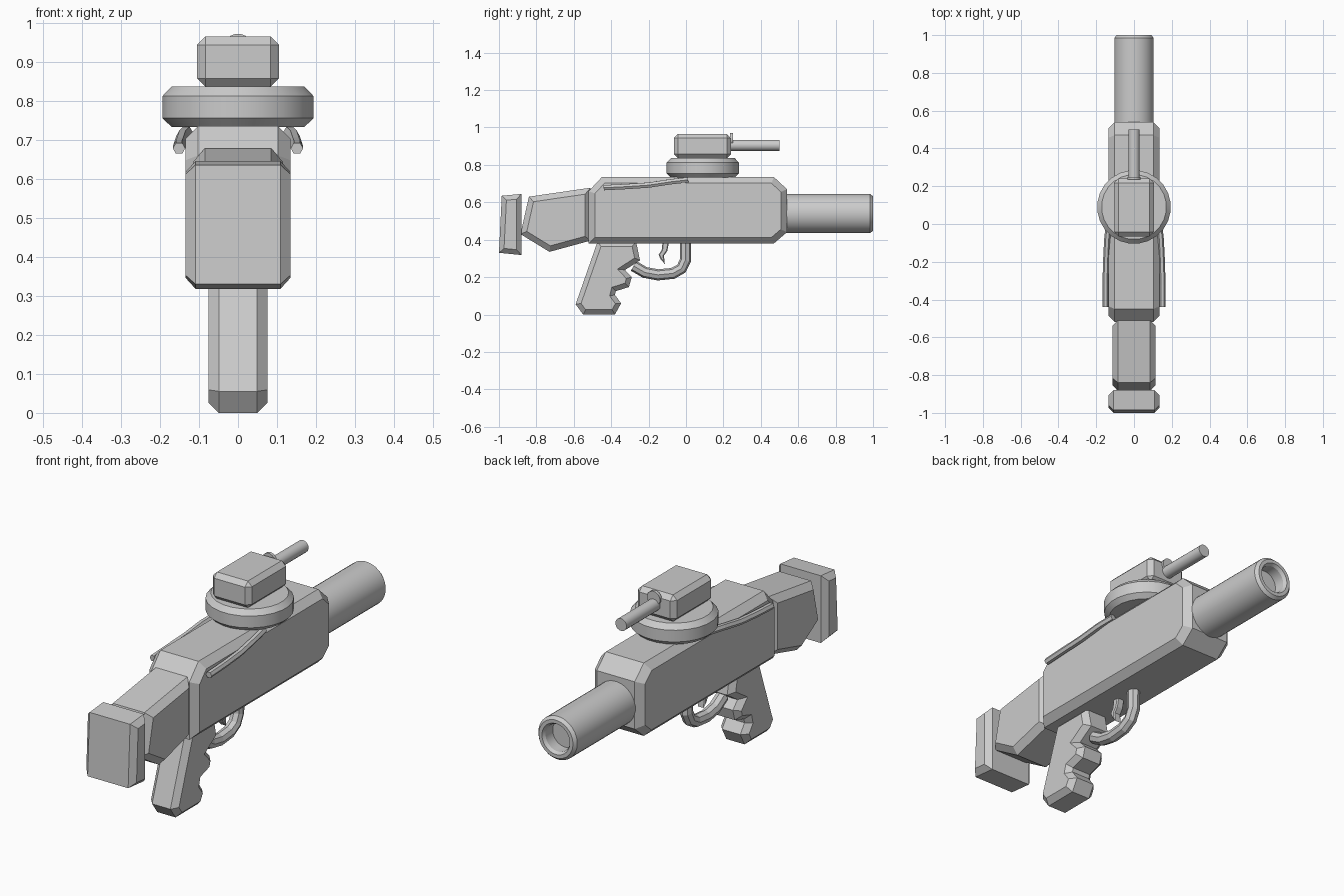
import bpy, bmesh, math

if "Cube" in bpy.data.objects:
    bpy.data.objects.remove(bpy.data.objects["Cube"])

metal = bpy.data.materials.new("plain grey")
metal.diffuse_color = (0.6, 0.6, 0.6, 1)
metal.use_nodes = True
metal.node_tree.nodes["Principled BSDF"].inputs["Base Color"].default_value = metal.diffuse_color


def finish(name, bm, smooth=False):
    bmesh.ops.recalc_face_normals(bm, faces=bm.faces[:])
    me = bpy.data.meshes.new(name)
    bm.to_mesh(me)
    bm.free()
    me.materials.append(metal)
    ob = bpy.data.objects.new(name, me)
    bpy.context.collection.objects.link(ob)
    if smooth:
        select(ob)
        bpy.ops.object.shade_smooth_by_angle(angle=math.radians(25))
    return ob


def select(ob):
    bpy.ops.object.select_all(action='DESELECT')
    ob.select_set(True)
    bpy.context.view_layer.objects.active = ob


def slab(name, profile, half, c):
    """Side profile (y, z) extruded across x, with chamfered side faces."""
    bm = bmesh.new()
    h = half - c
    left = [bm.verts.new((-h, y, z)) for y, z in profile]
    right = [bm.verts.new((h, y, z)) for y, z in profile]
    n = len(profile)
    caps = [bm.faces.new(left), bm.faces.new(right)]
    for i in range(n):
        j = (i + 1) % n
        bm.faces.new((left[i], left[j], right[j], right[i]))
    bmesh.ops.recalc_face_normals(bm, faces=bm.faces[:])
    for cap in caps:
        bmesh.ops.inset_region(bm, faces=[cap], thickness=c, depth=c,
                               use_even_offset=True)
    return finish(name, bm)


def lathe(name, profile, centre, axis, sides):
    """Closed (radius, height) profile turned around the y or z axis."""
    bm = bmesh.new()
    rings = []
    for r, h in profile:
        ring = []
        for i in range(sides):
            a = 2 * math.pi * (i + 0.5) / sides
            u, v = r * math.cos(a), r * math.sin(a)
            p = (u, h, v) if axis == 'y' else (u, v, h)
            ring.append(bm.verts.new([p[k] + centre[k] for k in range(3)]))
        rings.append(ring)
    for a, b in zip(rings, rings[1:]):
        for i in range(sides):
            j = (i + 1) % sides
            bm.faces.new((a[i], a[j], b[j], b[i]))
    bm.faces.new(rings[0])
    bm.faces.new(rings[-1])
    return finish(name, bm, True)


def tube(name, points, radius, res):
    """Round bar swept along a path."""
    cu = bpy.data.curves.new(name, 'CURVE')
    cu.dimensions = '3D'
    cu.bevel_depth = radius
    cu.bevel_resolution = res
    cu.use_fill_caps = True
    sp = cu.splines.new('POLY')
    sp.points.add(len(points) - 1)
    for p, co in zip(sp.points, points):
        p.co = (*co, 1)
    cu.materials.append(metal)
    ob = bpy.data.objects.new(name, cu)
    bpy.context.collection.objects.link(ob)
    select(ob)
    bpy.ops.object.convert(target='MESH')
    bpy.ops.object.shade_flat()


# Main receiver body
slab("body", [(-0.52, 0.38), (0.47, 0.38), (0.54, 0.44), (0.54, 0.67),
              (0.47, 0.735), (-0.45, 0.735), (-0.52, 0.66)], 0.135, 0.033)

# Shoulder stock and butt plate
slab("stock", [(-0.84, 0.63), (-0.51, 0.678), (-0.51, 0.395),
               (-0.73, 0.335), (-0.885, 0.43)], 0.115, 0.03)
slab("butt_plate", [(-0.985, 0.635), (-0.88, 0.645), (-0.88, 0.318),
                    (-1.0, 0.33)], 0.135, 0.026)

# Pistol grip with finger notches
slab("grip", [(-0.473, 0.39), (-0.59, 0.055), (-0.55, 0.0), (-0.38, 0.0),
              (-0.347, 0.06), (-0.38, 0.105), (-0.375, 0.125),
              (-0.305, 0.147), (-0.29, 0.2), (-0.326, 0.238),
              (-0.246, 0.29), (-0.267, 0.39)], 0.075, 0.026)

# Trigger and its guard
slab("trigger", [(-0.09, 0.39), (-0.1, 0.34), (-0.118, 0.315),
                 (-0.113, 0.27), (-0.135, 0.295), (-0.147, 0.32),
                 (-0.13, 0.345), (-0.125, 0.39)], 0.02, 0.005)
tube("trigger_guard", [(0, y, z) for y, z in (
    (-0.003, 0.39), (-0.003, 0.29), (-0.025, 0.245), (-0.07, 0.22),
    (-0.15, 0.212), (-0.22, 0.225), (-0.28, 0.26))], 0.03, 2)

# Barrel with a shallow bore
lathe("barrel", [(0.105, 0.5), (0.105, 0.985), (0.092, 1.0), (0.075, 1.0),
                 (0.066, 0.985), (0.066, 0.93)], (0, 0, 0.54), 'y', 32)

# Turret disc on top
lathe("turret_disc", [(0.172, 0.733), (0.195, 0.755), (0.195, 0.812),
                      (0.172, 0.836)], (0, 0.09, 0), 'z', 24)

# Sight box
bm = bmesh.new()
bmesh.ops.create_cube(bm, size=1)
for v in bm.verts:
    v.co = (v.co.x * 0.21, v.co.y * 0.305 + 0.0875, v.co.z * 0.13 + 0.9)
bmesh.ops.bevel(bm, geom=bm.edges[:], offset=0.022, segments=1,
                affect='EDGES')
finish("sight_box", bm)

# Small upper barrel and the collar behind it
lathe("small_barrel", [(0.03, 0.22), (0.03, 0.5)], (0, 0, 0.905), 'y', 16)
lathe("small_collar", [(0.035, 0.235), (0.035, 0.25)], (0, 0, 0.937), 'y', 16)

# Side rails, mirrored
for side, label in ((1, "right"), (-1, "left")):
    tube(label + "_rail", [(side * x, y, z) for x, y, z in (
        (0.132, 0.01, 0.72), (0.142, -0.08, 0.71), (0.148, -0.2, 0.692),
        (0.151, -0.32, 0.684), (0.151, -0.44, 0.678))], 0.016, 1)
